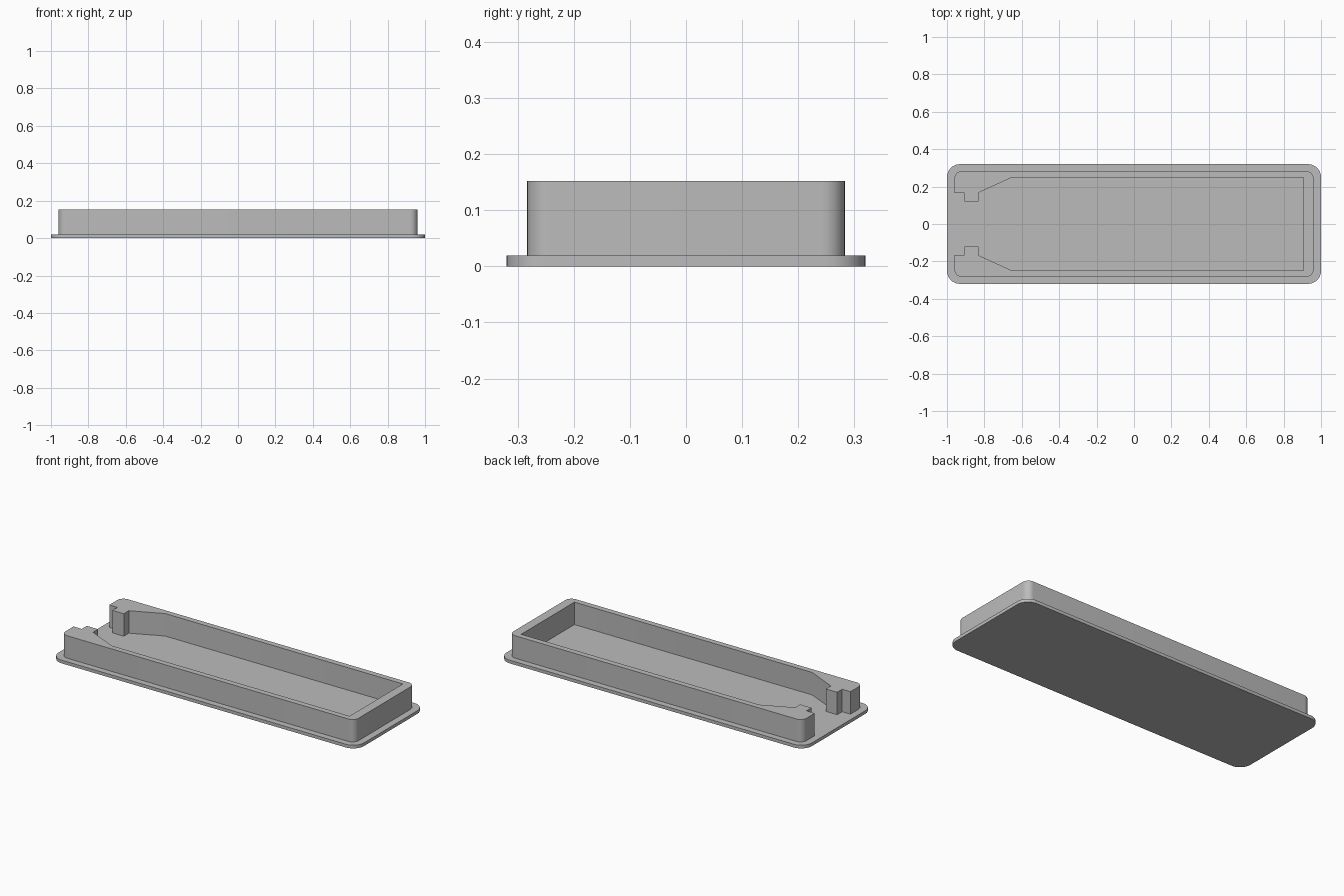
import bpy
import bmesh
from math import cos, sin, pi, radians

if "Cube" in bpy.data.objects:
    bpy.data.objects.remove(bpy.data.objects["Cube"], do_unlink=True)

grey = bpy.data.materials.new("plain grey")
grey.use_nodes = True
colour = (0.5, 0.5, 0.5, 1)
grey.diffuse_color = colour
grey.node_tree.nodes["Principled BSDF"].inputs["Base Color"].default_value = colour


def corner(cx, cy, radius, start, steps=10):
    """Quarter circle of points, anticlockwise from the start angle."""
    angles = [start + pi / 2 * i / steps for i in range(steps + 1)]
    return [(cx + radius * cos(a), cy + radius * sin(a)) for a in angles]


def mirror_y(points):
    return [(x, -y) for x, y in reversed(points)]


def extrude_profile(name, points, bottom, top):
    bm = bmesh.new()
    face = bm.faces.new([bm.verts.new((x, y, bottom)) for x, y in points])
    result = bmesh.ops.extrude_face_region(bm, geom=[face], use_keep_orig=True)
    raised = [v for v in result["geom"] if isinstance(v, bmesh.types.BMVert)]
    bmesh.ops.translate(bm, verts=raised, vec=(0, 0, top - bottom))
    bmesh.ops.recalc_face_normals(bm, faces=bm.faces)
    mesh = bpy.data.meshes.new(name)
    bm.to_mesh(mesh)
    bm.free()
    mesh.materials.append(grey)
    obj = bpy.data.objects.new(name, mesh)
    bpy.context.collection.objects.link(obj)
    bpy.ops.object.select_all(action="DESELECT")
    obj.select_set(True)
    bpy.context.view_layer.objects.active = obj
    bpy.ops.object.shade_smooth_by_angle(angle=radians(30))
    return obj


# Base plate with rounded corners
half_x, half_y, r = 1.0, 0.32, 0.07
back_edge = corner(half_x - r, half_y - r, r, 0) + corner(r - half_x, half_y - r, r, pi / 2)
extrude_profile("base_plate", back_edge + mirror_y(back_edge), 0, 0.019)

# Raised wall, open at the right end, with a tapered neck and two latch tabs
half_x, half_y, r = 0.96, 0.283, 0.04
outer = corner(half_x - r, half_y - r, r, 0) + corner(r - half_x, half_y - r, r, pi / 2)
inner = [(-0.96, 0.167), (-0.906, 0.167), (-0.906, 0.12), (-0.832, 0.12),
         (-0.832, 0.167), (-0.652, 0.249), (0.905, 0.249)]
back_half = outer + inner
front_half = mirror_y(back_half)
# Join the halves: outer loop runs round the left end, inner loop returns
wall = outer + inner + mirror_y(inner) + mirror_y(outer)
extrude_profile("rim_wall", wall, 0.01, 0.152)
